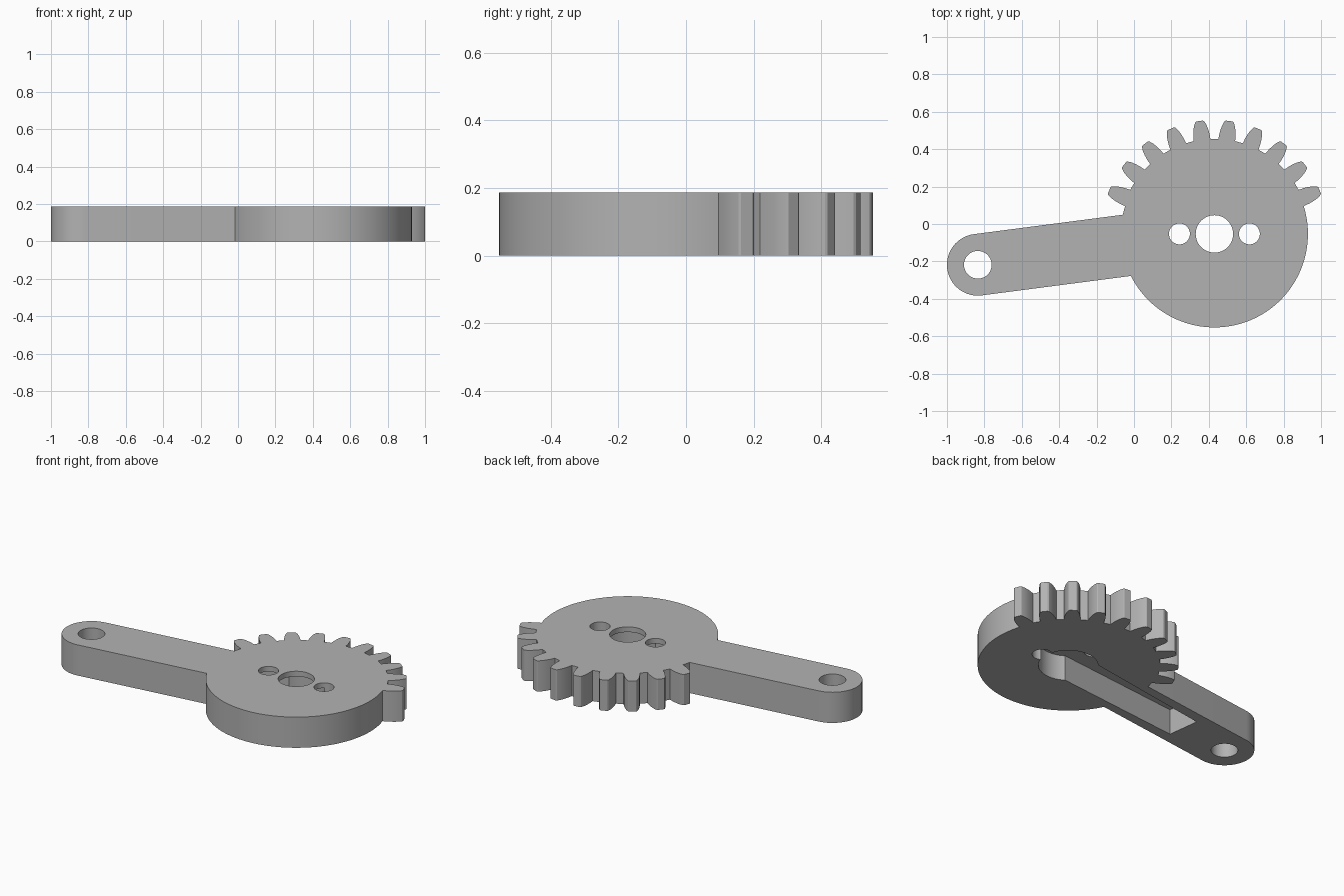
import bpy, bmesh
from math import sin, cos, pi, radians, asin, hypot, atan2
from mathutils import Vector

cube = bpy.data.objects.get("Cube")
if cube:
    bpy.data.objects.remove(cube, do_unlink=True)

HUB = Vector((0.43, -0.053))      # gear centre
END = Vector((-0.835, -0.218))    # arm end centre
THICK, PLATE = 0.187, 0.155       # full height, ceiling of the underside pocket
R, TIP, ARM_R = 0.5, 0.609, 0.165
out = END - HUB
length, heading = out.length, atan2(out.y, out.x) % (2 * pi)

grey = bpy.data.materials.new("grey plastic")
grey.use_nodes = True
colour = (0.45, 0.45, 0.45, 1)
grey.diffuse_color = colour
grey.node_tree.nodes["Principled BSDF"].inputs["Base Color"].default_value = colour


def polar(c, r, a):
    return (c.x + r * cos(a), c.y + r * sin(a))


def arc(c, r, a, b, n):
    return [polar(c, r, a + (b - a) * i / n) for i in range(n + 1)]


def prism(name, points, z0, z1):
    bm = bmesh.new()
    face = bm.faces.new([bm.verts.new((x, y, z0)) for x, y in points])
    top = bmesh.ops.extrude_face_region(bm, geom=[face])["geom"]
    bmesh.ops.translate(bm, vec=(0, 0, z1 - z0),
                        verts=[v for v in top if isinstance(v, bmesh.types.BMVert)])
    bmesh.ops.recalc_face_normals(bm, faces=bm.faces)
    mesh = bpy.data.meshes.new(name)
    bm.to_mesh(mesh)
    bm.free()
    mesh.materials.append(grey)
    obj = bpy.data.objects.new(name, mesh)
    bpy.context.collection.objects.link(obj)
    return obj


def circle(c, r, n=48):
    return arc(c, r, 0, 2 * pi, n)[:-1]


# Outline: plain rim, ten curved teeth, then the arm with its round end
half = asin(ARM_R / R)
flank = [(0.508, 5.1), (0.535, 4.7), (0.56, 4.1), (0.585, 3.3), (TIP - 0.004, 2.3), (TIP, 1.7)]
outline = arc(HUB, R, heading + half - 2 * pi, radians(17.3), 72)
for i in range(10):
    mid = 22.5 + 15 * i
    outline += [polar(HUB, r, radians(mid - w)) for r, w in flank]
    outline += [polar(HUB, r, radians(mid + w)) for r, w in reversed(flank)]
outline += arc(HUB, R, radians(162.7), heading - half, 4)
outline += arc(END, ARM_R, heading - pi / 2, heading + pi / 2, 32)
body = prism("gear_arm", outline, 0, THICK)

# Underside pocket: tapered slot ending square, plus a round hub seat
along = out.normalized()
side = Vector((-along.y, along.x))
slot = [HUB + along * d + side * w for d, w in
        [(0, 0.126), (0, -0.126), (0.94, -0.1), (0.94, 0.1)]]
cutters = [
    prism("slot_cutter", [tuple(p) for p in slot], -0.1, PLATE),
    prism("hub_cutter", circle(HUB, 0.165), -0.11, PLATE),
    prism("centre_hole_cutter", circle(HUB, 0.1), -0.12, 0.3),
    prism("arm_hole_cutter", circle(END, 0.074), -0.12, 0.3),
]
for s in (-1, 1):
    cutters.append(prism("screw_hole_cutter", circle(HUB + Vector((s * 0.187, 0)), 0.056, 32), -0.13, 0.31))

# Cut everything out, then bake the result and drop the cutters
for c in cutters:
    mod = body.modifiers.new(c.name, "BOOLEAN")
    mod.operation, mod.solver, mod.object = "DIFFERENCE", "EXACT", c
    c.hide_render = True
bpy.context.view_layer.update()
baked = bpy.data.meshes.new_from_object(body.evaluated_get(bpy.context.evaluated_depsgraph_get()))
body.modifiers.clear()
body.data = baked
for c in cutters:
    bpy.data.objects.remove(c, do_unlink=True)

bpy.ops.object.select_all(action="DESELECT")
body.select_set(True)
bpy.context.view_layer.objects.active = body
bpy.ops.object.shade_smooth_by_angle(angle=radians(25))
